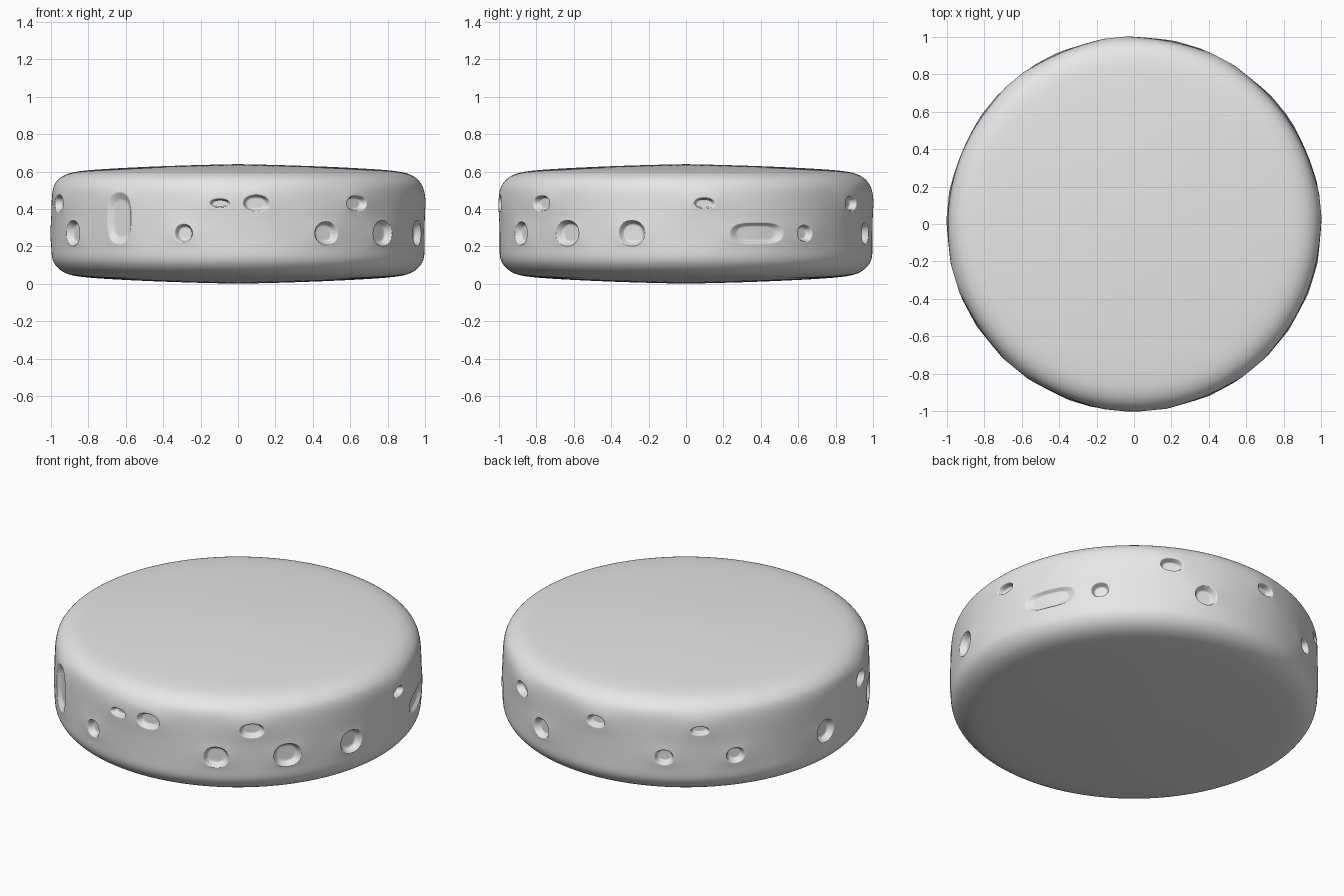
import bpy, bmesh
from math import sin, cos, pi, radians, sqrt
from mathutils import Vector

cube = bpy.data.objects.get("Cube")
if cube:
    bpy.data.objects.remove(cube)

SIDES, RADIUS = 32, 1.003
STEP = 2 * pi / SIDES

# Half profile from bottom to top: radius, height
LOW = [(0.45, 0.012), (0.84, 0.032), (0.925, 0.052), (0.972, 0.083)]
ROWS = [0.13, 0.19, 0.35, 0.51]
profile = LOW + [(RADIUS, z) for z in ROWS] + [(r, 0.64 - z) for r, z in reversed(LOW)]


def direction(angle):
    # angle is measured from the front towards the left side
    return Vector((sin(angle), -cos(angle), 0))


# Rounded disc cage
bm = bmesh.new()
rings = []
for r, z in profile:
    rings.append([bm.verts.new(direction(i * STEP) * r + Vector((0, 0, z)))
                  for i in range(SIDES)])
panels = {}
for k in range(len(rings) - 1):
    a, b = rings[k], rings[k + 1]
    for i in range(SIDES):
        j = (i + 1) % SIDES
        panels[k, i] = bm.faces.new((a[i], a[j], b[j], b[i]))
for ring, z in ((rings[0][::-1], -0.001), (rings[-1], 0.641)):
    cap = bm.faces.new(ring)
    centre = bmesh.ops.poke(bm, faces=[cap])["verts"][0]
    centre.co.z = z

crease = bm.edges.layers.float.new("crease_edge")
LOWER = len(LOW) + 1          # panel row of the lower pits
UPPER = LOWER + 1


def sign(value):
    return 0 if abs(value) < 0.015 else (1 if value > 0 else -1)


def shape_ring(faces, angle, z, half_w, half_h, depth):
    """Inset the faces and fit the new loop to a size and a depth."""
    bmesh.ops.inset_region(bm, faces=faces, thickness=0.01, use_even_offset=True)
    n, t = direction(angle), direction(angle + pi / 2)
    for v in {v for f in faces for v in f.verts}:
        u = sign(v.co.dot(t)) * half_w
        h = sign(v.co.z - z) * half_h
        v.co = n * (sqrt(RADIUS ** 2 - u * u) - depth) + t * u + Vector((0, 0, z + h))


def pit(cells, half_w, half_h, depth=0.035):
    """Sink a rounded pit into one panel or a pair of panels."""
    faces = [panels[c] for c in cells]
    angle = (sum(i for _, i in cells) / len(cells) + 0.5) * STEP
    z = sum(ROWS[k - len(LOW)] + 0.08 for k, _ in cells) / len(cells)
    w, h = half_w * 1.07, half_h * 1.07
    shape_ring(faces, angle, z, w, h, 0)
    inside = set(faces)
    for e in {e for f in faces for e in f.edges}:
        if not all(f in inside for f in e.link_faces):
            e[crease] = 0.6
    shape_ring(faces, angle, z, w * 0.72, h * 0.72, depth)


# Pits: panel number round the rim, half width, half height
lower_pits = [(26, .075, .07), (30, .05, .05), (2, .07, .063), (4, .08, .07),
              (6, .075, .07), (11, .05, .045), (14, .065, .06),
              (18, .052, .045), (20, .052, .045), (23, .07, .068)]
upper_pits = [(25, .075, .047), (31, .055, .024), (0, .073, .046), (3, .07, .042),
              (8, .057, .03), (13, .065, .04), (16, .057, .035), (19, .052, .025)]
for row, pits in ((LOWER, lower_pits), (UPPER, upper_pits)):
    for i, w, h in pits:
        pit([(row, i)], w, h)

# Upright slot and lengthwise slot
pit([(LOWER, 28), (UPPER, 28)], .075, .135, .022)
pit([(LOWER, 9), (LOWER, 10)], .15, .052, .022)

bmesh.ops.recalc_face_normals(bm, faces=bm.faces)
mesh = bpy.data.meshes.new("pitted_disc")
bm.to_mesh(mesh)
bm.free()
disc = bpy.data.objects.new("pitted_disc", mesh)
bpy.context.collection.objects.link(disc)

# Plain grey material
grey = bpy.data.materials.new("plain_grey")
grey.use_nodes = True
colour = (0.8, 0.8, 0.8, 1)
grey.diffuse_color = colour
grey.node_tree.nodes["Principled BSDF"].inputs["Base Color"].default_value = colour
mesh.materials.append(grey)

# Smooth surface
subsurf = disc.modifiers.new("smooth", "SUBSURF")
subsurf.levels = subsurf.render_levels = 3
mesh.shade_smooth()
